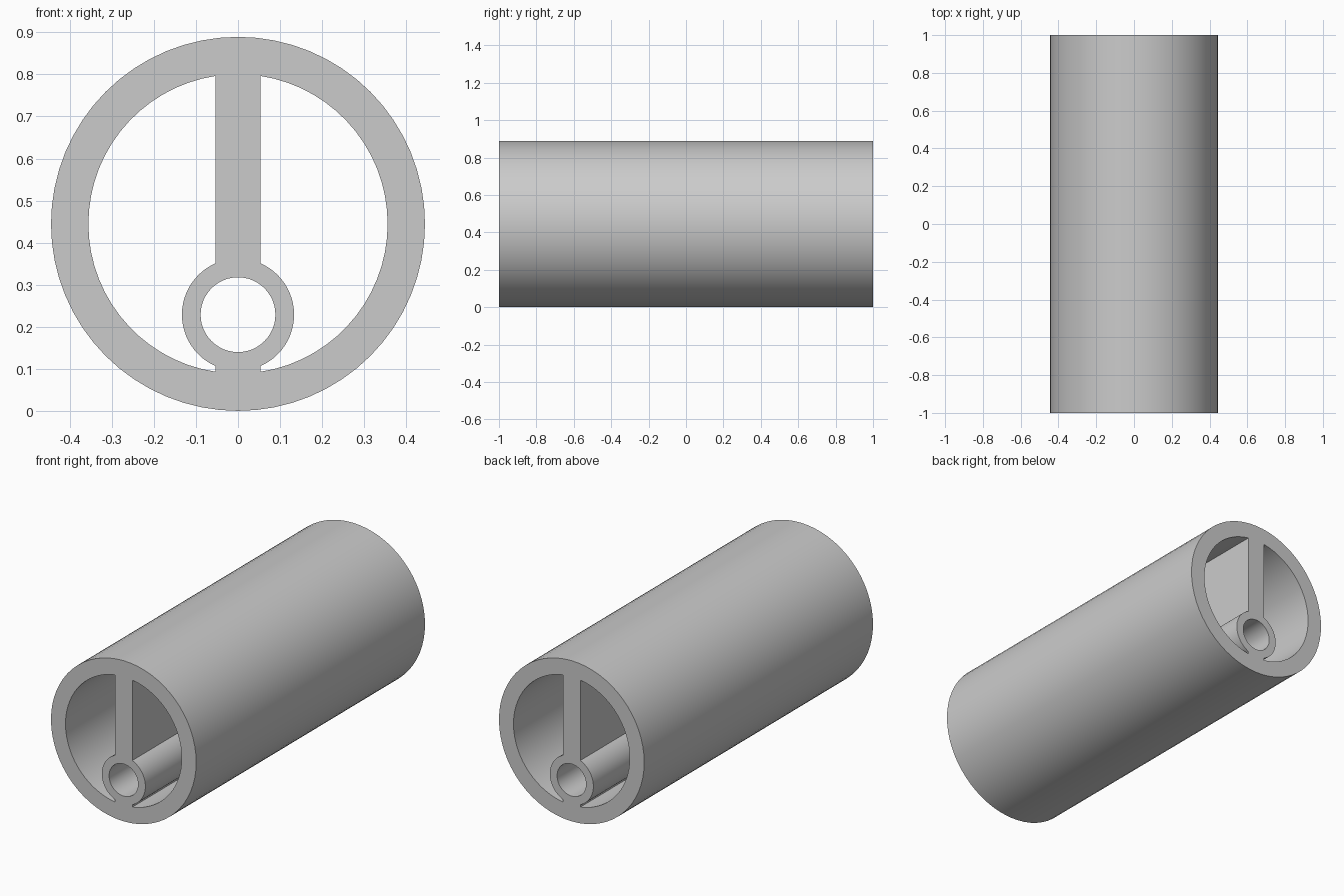
import bpy, bmesh
from math import pi, sin, cos, asin
from mathutils import Matrix

cube = bpy.data.objects.get("Cube")
if cube:
    bpy.data.objects.remove(cube)

R_OUT, R_IN = 0.4444, 0.3556      # outer shell
R_TUBE, R_BORE = 0.1333, 0.0889   # small inner tube
HALF_WEB = 0.0533                 # half thickness of the vertical web
Z_SHELL, Z_TUBE = 0.4448, 0.2290
HALF_LENGTH = 1.0


def arc(radius, height, start, end, steps):
    """Points along an arc, angles measured from straight up towards +x."""
    angles = [start + (end - start) * i / steps for i in range(steps + 1)]
    return [(radius * sin(a), height + radius * cos(a)) for a in angles]


def circle(radius, height, sides):
    return arc(radius, height, 0, 2 * pi, sides)[:-1]


# Cavity beside the web: along the shell downwards, back up around the tube
a_shell = asin(HALF_WEB / R_IN)
a_tube = asin(HALF_WEB / R_TUBE)
cavity = (arc(R_IN, Z_SHELL, a_shell, pi - a_shell, 30)
          + arc(R_TUBE, Z_TUBE, pi - a_tube, a_tube, 24))
mirrored = [(-x, z) for x, z in cavity]

# Filled cross-section with holes, extruded along the length
profile = bpy.data.curves.new("tube_profile", "CURVE")
profile.dimensions = "2D"
profile.fill_mode = "BOTH"
profile.extrude = HALF_LENGTH
for outline in (circle(R_OUT, Z_SHELL, 64), cavity, mirrored,
                circle(R_BORE, Z_TUBE, 48)):
    spline = profile.splines.new("POLY")
    spline.points.add(len(outline) - 1)
    for point, (x, z) in zip(spline.points, outline):
        point.co = (x, z, 0, 1)
    spline.use_cyclic_u = True

# Turn the profile into a welded mesh lying along y
source = bpy.data.objects.new("tube_profile", profile)
bpy.context.collection.objects.link(source)
depsgraph = bpy.context.evaluated_depsgraph_get()
mesh = bpy.data.meshes.new_from_object(source.evaluated_get(depsgraph))
bpy.data.objects.remove(source)
bm = bmesh.new()
bm.from_mesh(mesh)
bmesh.ops.transform(bm, matrix=Matrix.Rotation(pi / 2, 4, "X"), verts=bm.verts)
bmesh.ops.remove_doubles(bm, verts=bm.verts, dist=0.0001)
bmesh.ops.recalc_face_normals(bm, faces=bm.faces)
bm.to_mesh(mesh)
bm.free()

tube = bpy.data.objects.new("divided_tube", mesh)
bpy.context.collection.objects.link(tube)

# Plain grey material
grey = bpy.data.materials.new("plain_grey")
grey.use_nodes = True
colour = (0.6, 0.6, 0.6, 1)
grey.diffuse_color = colour
grey.node_tree.nodes["Principled BSDF"].inputs["Base Color"].default_value = colour
mesh.materials.clear()
mesh.materials.append(grey)

# Smooth round walls, sharp rims and corners
bpy.ops.object.select_all(action="DESELECT")
tube.select_set(True)
bpy.context.view_layer.objects.active = tube
bpy.ops.object.shade_smooth_by_angle(angle=pi / 6)
